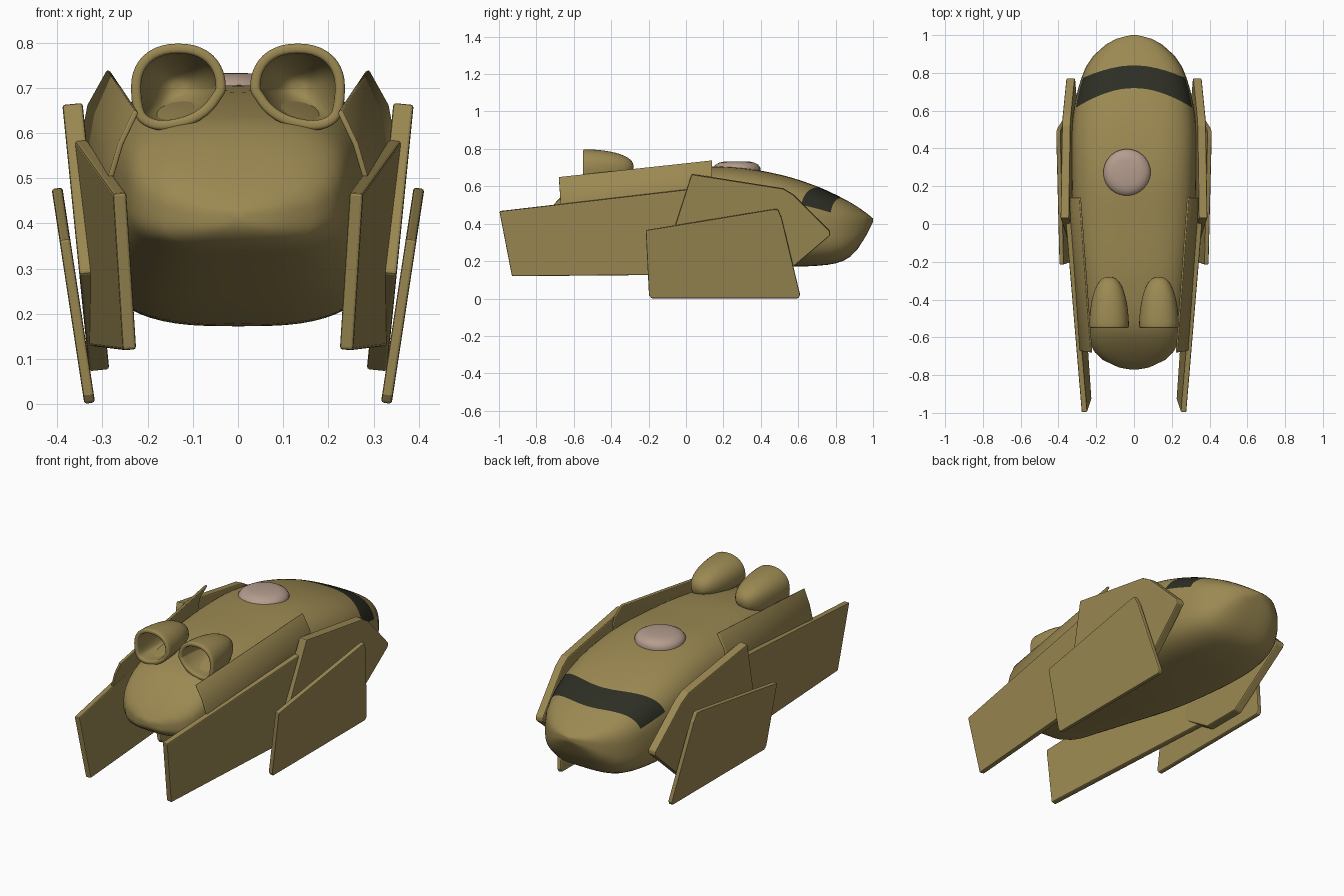
import bpy, bmesh, math

if "Cube" in bpy.data.objects:
    bpy.data.objects.remove(bpy.data.objects["Cube"])


def material(name, rgb):
    m = bpy.data.materials.new(name)
    m.diffuse_color = (*rgb, 1)
    m.use_nodes = True
    m.node_tree.nodes["Principled BSDF"].inputs["Base Color"].default_value = m.diffuse_color
    return m


TAN = material("olive tan", (0.33, 0.25, 0.085))
DARK = material("dark glass", (0.026, 0.027, 0.017))
PINK = material("dusty pink", (0.46, 0.335, 0.27))


def make(name, verts, faces, mats, smooth=True):
    me = bpy.data.meshes.new(name)
    me.from_pydata([tuple(v) for v in verts], [], faces)
    bm = bmesh.new()
    bm.from_mesh(me)
    bmesh.ops.recalc_face_normals(bm, faces=bm.faces)
    bm.to_mesh(me)
    bm.free()
    ob = bpy.data.objects.new(name, me)
    bpy.context.collection.objects.link(ob)
    for m in mats:
        me.materials.append(m)
    if smooth:
        me.polygons.foreach_set("use_smooth", [True] * len(me.polygons))
    return ob


def ring_faces(rings, n):
    return [(r * n + i, r * n + (i + 1) % n, (r + 1) * n + (i + 1) % n, (r + 1) * n + i)
            for r in range(rings - 1) for i in range(n)]


def mirror(ob):
    ob.modifiers.new("mirror", "MIRROR").use_axis[0] = True


def power(v, e):
    return math.copysign(abs(v) ** e, v)


# Hull stations: y, half width, bottom z, top z
HULL = [(-0.77, 0.02, 0.40, 0.425), (-0.755, 0.10, 0.37, 0.452), (-0.72, 0.165, 0.35, 0.49),
        (-0.66, 0.22, 0.335, 0.55), (-0.55, 0.25, 0.315, 0.625), (-0.3, 0.285, 0.27, 0.68),
        (0.0, 0.32, 0.22, 0.70), (0.25, 0.33, 0.19, 0.703), (0.5, 0.33, 0.175, 0.663),
        (0.7, 0.30, 0.175, 0.60), (0.85, 0.245, 0.205, 0.53), (0.93, 0.175, 0.28, 0.482),
        (0.98, 0.095, 0.37, 0.445), (1.0, 0.015, 0.41, 0.428)]


def slope(i, k):
    a, b = HULL[max(i - 1, 0)], HULL[min(i + 1, len(HULL) - 1)]
    return (b[k] - a[k]) / (b[0] - a[0])


def hull_at(y):
    i = 0
    while i < len(HULL) - 2 and y > HULL[i + 1][0]:
        i += 1
    a, b = HULL[i], HULL[i + 1]
    d = b[0] - a[0]
    t = (y - a[0]) / d
    return [(2*t**3 - 3*t*t + 1) * a[k] + (t**3 - 2*t*t + t) * d * slope(i, k)
            + (3*t*t - 2*t**3) * b[k] + (t**3 - t*t) * d * slope(i + 1, k) for k in (1, 2, 3)]


# Hull: rings bend towards the front at the sides, so the window band curves
N = 64
stations = [-0.77, -0.766] + [round(-0.76 + 0.04 * k, 3) for k in range(44)] + [0.98, 0.992, 1.0]
verts = []
for u in stations:
    bump = max(0, 1 - abs(u - 0.74) / 0.24)
    for i in range(N):
        a = 2 * math.pi * i / N
        s, c = power(math.cos(a), 2 / 3), power(math.sin(a), 2 / 3)
        y = u - 0.12 * s * s * bump
        w, zb, zt = hull_at(y)
        verts.append((w * s, y, (zb + zt) / 2 + (zt - zb) / 2 * c))
faces = ring_faces(len(stations), N)
last = (len(stations) - 1) * N
faces += [tuple(range(N)), tuple(range(last, last + N))]
hull = make("hull", verts, faces, [TAN, DARK])

# Dark window band
for p in hull.data.polygons:
    r, i = divmod(p.index, N)
    if r < len(stations) - 1 and 0.71 < stations[r] < 0.83 and 3 <= i < 29:
        p.material_index = 1

# Flat dome on the roof, slightly off centre
M = 40
profile = [(0.125, 0.685), (0.125, 0.70), (0.115, 0.715), (0.095, 0.726), (0.07, 0.732), (0.01, 0.733)]
verts = [(-0.037 + r * math.cos(2 * math.pi * i / M), 0.272 + r * math.sin(2 * math.pi * i / M), z)
         for r, z in profile for i in range(M)]
top = (len(profile) - 1) * M
make("roof_dome", verts, ring_faces(len(profile), M) + [tuple(range(top, top + M))], [PINK])

# Hollow intake scoops, open to the front, with blunt rounded backs
verts = []
R = 14
for r in range(R):
    t = math.pi / 2 * r / (R - 0.9)
    k = math.cos(t) ** 0.8
    for i in range(M):
        a = 2 * math.pi * i / M
        dx = 0.105 * k * power(math.cos(a), 0.9)
        dz = 0.098 * k * power(math.sin(a), 0.9)
        if dz < 0:
            dz = dz * 0.92 - 0.22 * dx * min(1, -dz / 0.05)
        verts.append((0.132 + dx, -0.55 + 0.27 * math.sin(t), 0.70 + dz))
end = (R - 1) * M
scoop = make("intake_scoops", verts, ring_faces(R, M) + [tuple(range(end, end + M))], [TAN])
sol = scoop.modifiers.new("wall", "SOLIDIFY")
sol.thickness, sol.offset = 0.022, -1
bev = scoop.modifiers.new("lip", "BEVEL")
bev.width, bev.segments = 0.008, 3
bev.angle_limit = math.radians(50)
mirror(scoop)


# Armour panels: an outline, thickened, with bevelled edges
def panel(name, verts, faces, thick, smooth=False):
    ob = make(name, verts, faces, [TAN], smooth)
    s = ob.modifiers.new("thickness", "SOLIDIFY")
    s.thickness, s.offset = thick, 0
    b = ob.modifiers.new("edges", "BEVEL")
    b.width, b.segments = min(0.006, thick * 0.3), 2
    b.angle_limit = math.radians(40)
    mirror(ob)
    return ob


def tilted(outline, x0, lean):
    return [(x0 + lean * z, y, z) for y, z in outline]


# Upper front panels, slightly curved
upper = panel("upper_front_panel",
              [(0.225, -0.68, 0.648), (0.285, 0.14, 0.737), (0.26, -0.675, 0.575),
               (0.328, 0.14, 0.66), (0.285, -0.67, 0.49), (0.345, 0.14, 0.57)],
              [(0, 1, 3, 2), (2, 3, 5, 4)], 0.012, True)
bpy.context.view_layer.objects.active = upper
upper.select_set(True)
bpy.ops.object.shade_smooth_by_angle(angle=math.radians(35))

# Long lower front panels, spreading towards the rear
panel("lower_front_panel",
      [(0.262, -0.997, 0.467), (0.24, -0.93, 0.12), (0.32, 0.25, 0.13), (0.354, 0.10, 0.594)],
      [(0, 1, 2, 3)], 0.03)

# Inner rear six-sided panels
side = [(0.03, 0.665), (0.52, 0.588), (0.575, 0.555), (0.77, 0.36), (0.77, 0.338),
        (0.46, 0.075), (0.24, 0.075), (-0.09, 0.29)]
panel("inner_rear_panel", tilted(side, 0.30, 0.10), [tuple(range(len(side)))], 0.045)

# Outer rear panels, reaching the ground
side = [(-0.215, 0.365), (0.46, 0.476), (0.492, 0.478), (0.512, 0.43), (0.61, 0.02),
        (0.60, 0.002), (-0.185, 0.002), (-0.198, 0.02)]
panel("outer_rear_panel", tilted(side, 0.328, 0.152), [tuple(range(len(side)))], 0.024)
